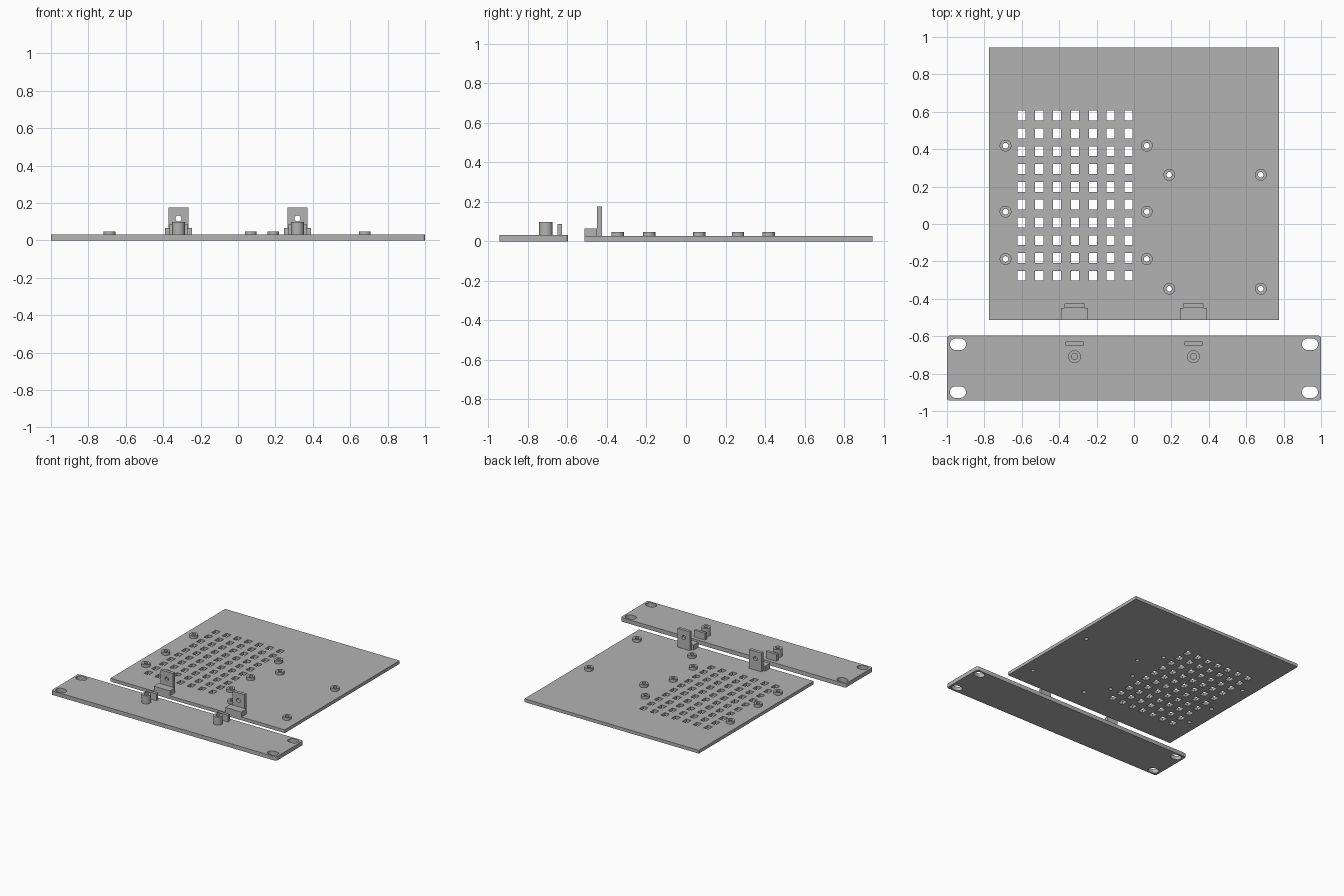
import bpy, bmesh, math
from mathutils import Matrix, Vector

if "Cube" in bpy.data.objects:
    bpy.data.objects.remove(bpy.data.objects["Cube"])

grey = bpy.data.materials.new("plain grey")
grey.diffuse_color = (0.45, 0.45, 0.45, 1)
grey.use_nodes = True
grey.node_tree.nodes["Principled BSDF"].inputs["Base Color"].default_value = grey.diffuse_color

TRAY_T, PANEL_T = 0.026, 0.032
BRACKET_X = (-0.318, 0.318)


def add_box(bm, x0, x1, y0, y1, z0, z1):
    m = Matrix.Translation(((x0 + x1) / 2, (y0 + y1) / 2, (z0 + z1) / 2))
    m = m @ Matrix.Diagonal((x1 - x0, y1 - y0, z1 - z0, 1))
    bmesh.ops.create_cube(bm, size=1, matrix=m)


def add_cyl(bm, x, y, z0, z1, r, seg=32):
    bmesh.ops.create_cone(bm, cap_ends=True, segments=seg, radius1=r, radius2=r,
                          depth=z1 - z0, matrix=Matrix.Translation((x, y, (z0 + z1) / 2)))


def add_slot(bm, x, y, z0, z1, half_len, r):
    """Upright prism with a rounded slot outline."""
    pts = []
    for side, start in ((1, -90), (-1, 90)):
        for i in range(13):
            a = math.radians(start + i * 15)
            pts.append((x + side * (half_len - r) + r * math.cos(a), y + r * math.sin(a), z0))
    face = bm.faces.new([bm.verts.new(p) for p in pts])
    top = bmesh.ops.extrude_face_region(bm, geom=[face])["geom"]
    bmesh.ops.translate(bm, vec=(0, 0, z1 - z0),
                        verts=[v for v in top if isinstance(v, bmesh.types.BMVert)])
    bmesh.ops.recalc_face_normals(bm, faces=bm.faces)


def finish(bm, name, cutter=None, smooth=False):
    me = bpy.data.meshes.new(name)
    bm.to_mesh(me)
    bm.free()
    ob = bpy.data.objects.new(name, me)
    bpy.context.collection.objects.link(ob)
    me.materials.append(grey)
    if cutter:
        cut = finish(cutter, name + "_cutter")
        mod = ob.modifiers.new("holes", 'BOOLEAN')
        mod.operation, mod.solver, mod.object = 'DIFFERENCE', 'EXACT', cut
        bpy.context.view_layer.objects.active = ob
        bpy.ops.object.modifier_apply(modifier=mod.name)
        bpy.data.objects.remove(cut)
    if smooth:
        bpy.ops.object.select_all(action='DESELECT')
        ob.select_set(True)
        bpy.context.view_layer.objects.active = ob
        bpy.ops.object.shade_smooth_by_angle(angle=math.radians(30))
    return ob


# Standoff positions: one set of six, one set of four
standoffs = [(x, y) for x in (-0.687, 0.068) for y in (0.419, 0.066, -0.187)]
standoffs += [(x, y) for x in (0.189, 0.678) for y in (0.263, -0.346)]

# Tray with vent grid and screw holes
tray, cut = bmesh.new(), bmesh.new()
add_box(tray, -0.775, 0.775, -0.513, 0.944, 0, TRAY_T)
for i in range(7):
    for j in range(10):
        x, y = -0.602 + i * 0.0954, 0.579 - j * 0.0951
        add_box(cut, x - 0.0215, x + 0.0215, y - 0.0265, y + 0.0265, -0.1, 0.1)
for x, y in standoffs:
    add_cyl(cut, x, y, -0.1, 0.1, 0.015)
finish(tray, "tray", cut, True)

# Standoff tubes
for x, y in standoffs:
    bm, cut = bmesh.new(), bmesh.new()
    add_cyl(bm, x, y, TRAY_T, 0.048, 0.0315)
    add_cyl(cut, x, y, -0.1, 0.2, 0.015)
    finish(bm, "standoff", cut, True)

# Front panel with rounded corners and slotted mounting holes
panel, cut = bmesh.new(), bmesh.new()
add_box(panel, -1, 1, -0.944, -0.597, 0, PANEL_T)
corners = [e for e in panel.edges if abs(e.verts[0].co.z - e.verts[1].co.z) > 0.01]
bmesh.ops.bevel(panel, geom=corners, offset=0.014, segments=4, profile=0.5, affect='EDGES')
for x in (-0.941, 0.941):
    for y in (-0.643, -0.899):
        add_slot(cut, x, y, -0.1, 0.1, 0.043, 0.031)
finish(panel, "front_panel", cut, True)

for bx in BRACKET_X:
    # Tray bracket: foot block and drilled upright
    bm = bmesh.new()
    add_box(bm, bx - 0.071, bx + 0.071, -0.513, -0.45, TRAY_T, 0.066)
    finish(bm, "bracket_foot")
    bm, cut = bmesh.new(), bmesh.new()
    add_box(bm, bx - 0.054, bx + 0.054, -0.45, -0.425, TRAY_T, 0.177)
    bmesh.ops.create_cone(cut, cap_ends=True, segments=32, radius1=0.016, radius2=0.016, depth=0.2,
                          matrix=Matrix.Translation((bx, -0.437, 0.117)) @ Matrix.Rotation(math.pi / 2, 4, 'X'))
    finish(bm, "bracket_upright", cut, True)

    # Panel lug and blind screw boss
    bm = bmesh.new()
    add_box(bm, bx - 0.048, bx + 0.048, -0.65, -0.627, PANEL_T, 0.087)
    finish(bm, "panel_lug")
    bm, cut = bmesh.new(), bmesh.new()
    add_cyl(bm, bx, -0.709, PANEL_T, 0.097, 0.034)
    add_cyl(cut, bx, -0.709, PANEL_T + 0.002, 0.2, 0.016)
    finish(bm, "screw_boss", cut, True)
